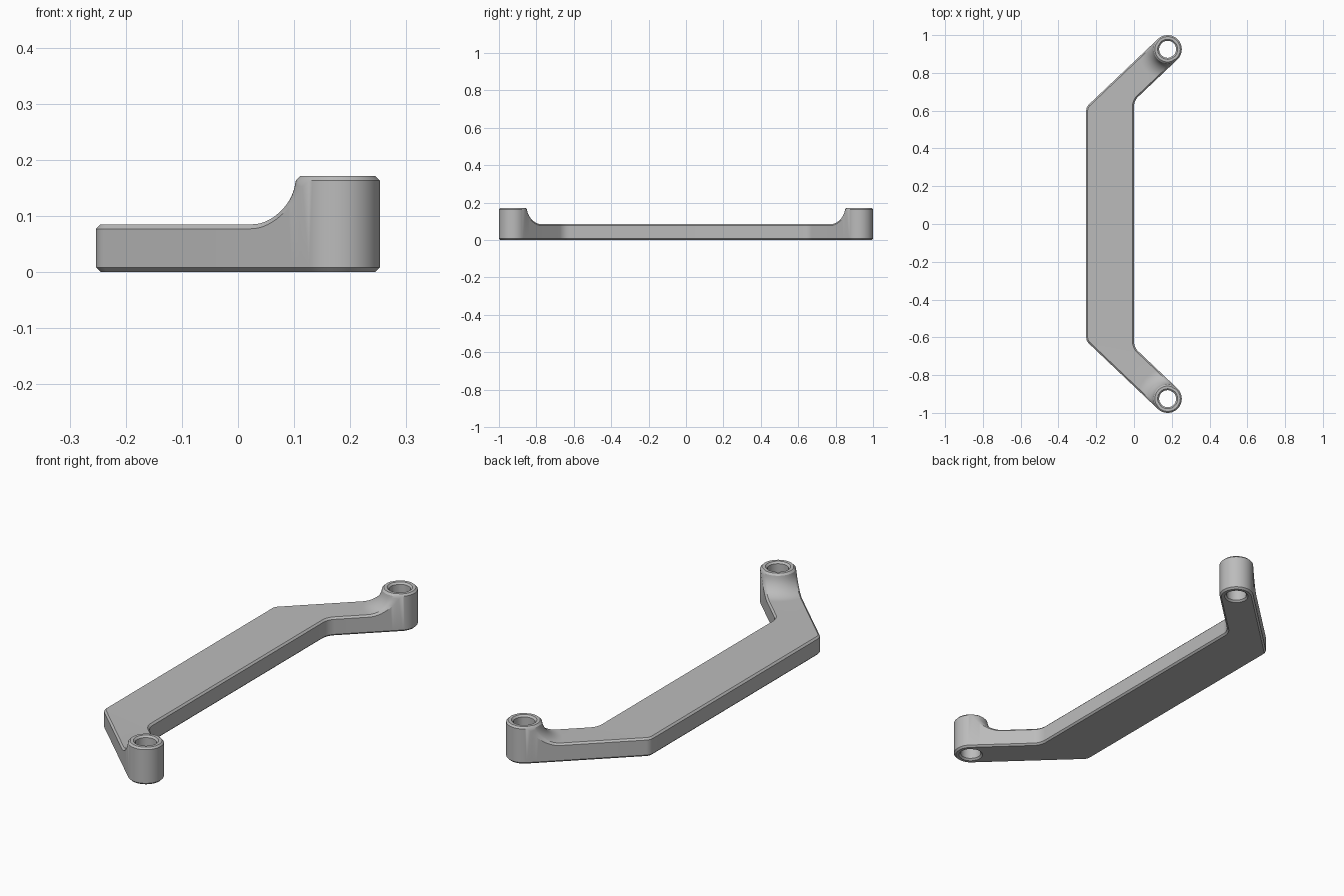
import bpy, bmesh
from math import sin, cos, asin, radians, tan, sqrt, pi

cube = bpy.data.objects.get("Cube")
if cube:
    bpy.data.objects.remove(cube)

# Main dimensions
CH = 0.008                      # edge chamfer
ARM_H, BOSS_H = 0.085, 0.171
BOSS_R, HOLE_R = 0.075, 0.045
FILLET = BOSS_H - ARM_H
SLOPE = radians(43.5)           # direction of the angled arm
TURN = pi / 2 - SLOPE
LEFT_X, RIGHT_X = -0.253, 0.0
BX, BY = 0.178, 0.925           # boss centre
COLS, BACK = 20, 28

bm = bmesh.new()


def polar(r, b, z):
    """Vertex around the boss; angle b is measured from the arm's axis."""
    a = pi + SLOPE + b
    return bm.verts.new((BX + r * cos(a), BY + r * sin(a), z))


def face(*verts):
    unique = list(dict.fromkeys(verts))
    if len(unique) > 2:
        bm.faces.new(unique)


def strip(a, b, closed=False):
    """Quads between two equally long rows of vertices."""
    n = len(a)
    for i in range(n if closed else n - 1):
        j = (i + 1) % n
        face(a[i], a[j], b[j], b[i])


def section(left, right, left_in, right_in):
    """Straight cross-section of the arm, returned as (top, bottom) rows."""
    def row(z_wall, z_flat):
        pts = [(*left, z_wall)]
        for k in range(COLS + 1):
            t = k / COLS
            pts.append((left_in[0] + (right_in[0] - left_in[0]) * t,
                        left_in[1] + (right_in[1] - left_in[1]) * t, z_flat))
        pts.append((*right, z_wall))
        return [bm.verts.new(p) for p in pts]
    return row(ARM_H - CH, ARM_H), row(CH, 0)


def arc_angles(r):
    wall, edge = asin(min(1, BOSS_R / r)), asin((BOSS_R - CH) / r)
    return [-wall] + [edge * (2 * k / COLS - 1) for k in range(COLS + 1)] + [wall]


def arc_section(r, z, drop):
    """Cross-section of the arm bent concentric to the boss."""
    ang = arc_angles(r)
    last = len(ang) - 1
    top = [polar(r, b, z - (drop if i in (0, last) else 0)) for i, b in enumerate(ang)]
    bottom = [polar(r, b, CH if i in (0, last) else 0) for i, b in enumerate(ang)]
    return top, bottom


# Straight middle, then the rounded bend
sections = [section((LEFT_X, 0), (RIGHT_X, 0), (LEFT_X + CH, 0), (RIGHT_X - CH, 0))]


def bend_centre(x, side, radius):
    y = BY + side * BOSS_R / cos(SLOPE) + (x - BX) * tan(SLOPE)
    return x + radius, y - radius * tan(TURN / 2)


RL, RR, STEPS = 0.045, 0.07, 8
cl, cr = bend_centre(LEFT_X, 1, RL), bend_centre(RIGHT_X, -1, RR)
for i in range(STEPS + 1):
    a = TURN * i / STEPS

    def on(c, r):
        return c[0] - r * cos(a), c[1] + r * sin(a)
    sections.append(section(on(cl, RL), on(cr, RR), on(cl, RL - CH), on(cr, RR + CH)))

# Concave fillet climbing up to the boss
STEPS_F = 14
end = asin(CH / FILLET)
for i in range(STEPS_F):
    a = pi / 2 + (end - pi / 2) * i / STEPS_F
    sections.append(arc_section(BOSS_R + FILLET * (1 - cos(a)),
                                BOSS_H - FILLET * sin(a),
                                CH * min(1, (STEPS_F - i) / 3)))
sections.append(arc_section(BOSS_R, BOSS_H - CH, 0))

for (t0, b0), (t1, b1) in zip(sections, sections[1:]):
    strip(t0, t1)
    strip(b0, b1)
    strip([t0[0], b0[0]], [t1[0], b1[0]])
    strip([t0[-1], b0[-1]], [t1[-1], b1[-1]])

# Boss: outer wall of the rounded end
top, bottom = sections[-1]
back = [pi / 2 + pi * k / BACK for k in range(1, BACK)]
angles = arc_angles(BOSS_R) + back
wall_top = top + [polar(BOSS_R, b, BOSS_H - CH) for b in back]
wall_bot = [bottom[-1]] + [polar(BOSS_R, b, CH) for b in back] + [bottom[0]]
strip([top[-1]] + wall_top[len(top):] + [top[0]], wall_bot)

# Boss: chamfered underside rim
base_back = [polar(BOSS_R - CH, b, 0) for b in [pi / 2] + back + [-pi / 2]]
strip(wall_bot, base_back)
face(bottom[-1], base_back[0], bottom[-2])
face(bottom[0], base_back[-1], bottom[1])
base = [base_back[-1]] + bottom[1:-1] + base_back[:-1]

# Boss: top rim, chamfered bore and underside
rings = [wall_top]
for r, z in ((BOSS_R - CH, BOSS_H), (HOLE_R + CH, BOSS_H), (HOLE_R, BOSS_H - CH),
             (HOLE_R, CH), (HOLE_R + CH, 0)):
    rings.append([polar(r, b, z) for b in angles])
rings.append(base)
for a, b in zip(rings, rings[1:]):
    strip(a, b, closed=True)

# Mirror to the other end and close the seam
bmesh.ops.mirror(bm, geom=bm.verts[:] + bm.edges[:] + bm.faces[:], axis='Y', merge_dist=0.0001)
bmesh.ops.remove_doubles(bm, verts=bm.verts[:], dist=0.00005)
bmesh.ops.recalc_face_normals(bm, faces=bm.faces[:])

mesh = bpy.data.meshes.new("pull_handle")
bm.to_mesh(mesh)
bm.free()
handle = bpy.data.objects.new("pull_handle", mesh)
bpy.context.collection.objects.link(handle)

# Single grey finish
grey = bpy.data.materials.new("plain_grey")
grey.use_nodes = True
colour = (0.5, 0.5, 0.5, 1)
grey.diffuse_color = colour
grey.node_tree.nodes["Principled BSDF"].inputs["Base Color"].default_value = colour
mesh.materials.append(grey)

bpy.ops.object.select_all(action='DESELECT')
handle.select_set(True)
bpy.context.view_layer.objects.active = handle
bpy.ops.object.shade_smooth_by_angle(angle=radians(30))
